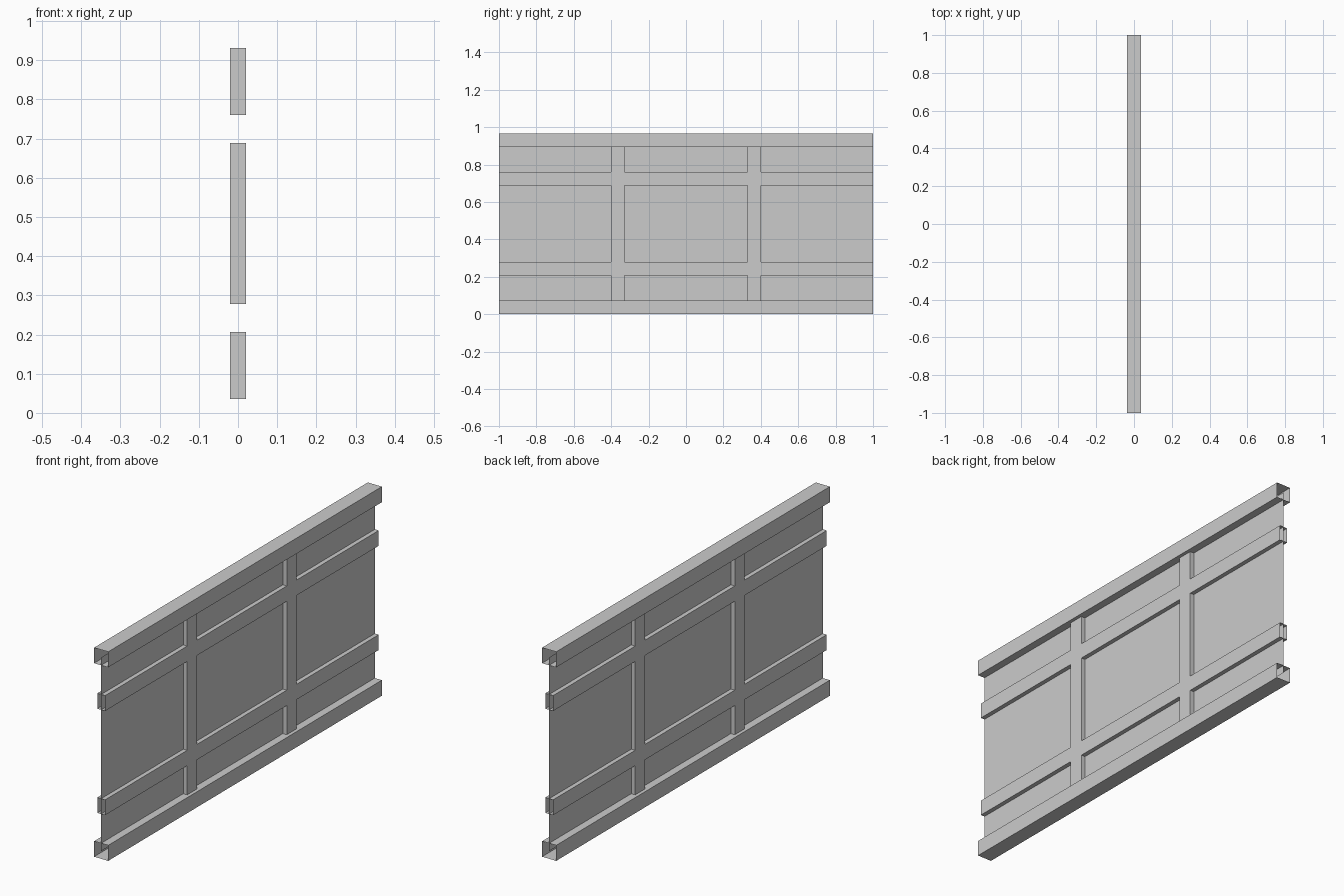
import bpy
import bmesh

if "Cube" in bpy.data.objects:
    bpy.data.objects.remove(bpy.data.objects["Cube"], do_unlink=True)

# One flat grey for everything
grey = bpy.data.materials.new("light_grey")
grey.use_nodes = True
COLOR = (0.6, 0.6, 0.6, 1)
grey.diffuse_color = COLOR
grey.node_tree.nodes["Principled BSDF"].inputs["Base Color"].default_value = COLOR

HEIGHT = 0.967
RAIL = 0.072            # size of the square end rails
LOW, HIGH = RAIL / 2, HEIGHT - RAIL / 2
DEPTH = 0.02            # half depth of the lattice


def add_object(name, bm):
    bmesh.ops.remove_doubles(bm, verts=bm.verts, dist=0.0001)
    bmesh.ops.recalc_face_normals(bm, faces=bm.faces)
    mesh = bpy.data.meshes.new(name)
    bm.to_mesh(mesh)
    bm.free()
    mesh.materials.append(grey)
    obj = bpy.data.objects.new(name, mesh)
    bpy.context.collection.objects.link(obj)


def quad(bm, *points):
    bm.faces.new([bm.verts.new(p) for p in points])


# Top and bottom rails: square tubes with open ends
for name, z in (("bottom_rail", LOW), ("top_rail", HIGH)):
    h = RAIL / 2
    ring = [(-h, z - h), (h, z - h), (h, z + h), (-h, z + h)]
    bm = bmesh.new()
    for (xa, za), (xb, zb) in zip(ring, ring[1:] + ring[:1]):
        quad(bm, (xa, -1, za), (xb, -1, zb), (xb, 1, zb), (xa, 1, za))
    add_object(name, bm)

# Thin centre sheet, reaching into the rails
bm = bmesh.new()
quad(bm, (0, -1, LOW), (0, 1, LOW), (0, 1, HIGH), (0, -1, HIGH))
add_object("panel_sheet", bm)

# Lattice: hollow bars joined flush, odd rows and columns are bars
ys = [-1, -0.4, -0.328, 0.328, 0.4, 1]
zs = [LOW, 0.207, 0.278, 0.689, 0.76, HIGH]
bm = bmesh.new()
for i in range(5):
    for j in range(5):
        if i % 2 == 0 and j % 2 == 0:
            continue
        y0, y1, z0, z1 = ys[i], ys[i + 1], zs[j], zs[j + 1]
        for x in (-DEPTH, DEPTH):
            quad(bm, (x, y0, z0), (x, y1, z0), (x, y1, z1), (x, y0, z1))
        if j % 2 == 0:      # upright: side walls
            for y in (y0, y1):
                quad(bm, (-DEPTH, y, z0), (DEPTH, y, z0), (DEPTH, y, z1), (-DEPTH, y, z1))
        elif i % 2 == 0:    # crossbar: upper and lower walls
            for z in (z0, z1):
                quad(bm, (-DEPTH, y0, z), (DEPTH, y0, z), (DEPTH, y1, z), (-DEPTH, y1, z))
add_object("lattice_bars", bm)
